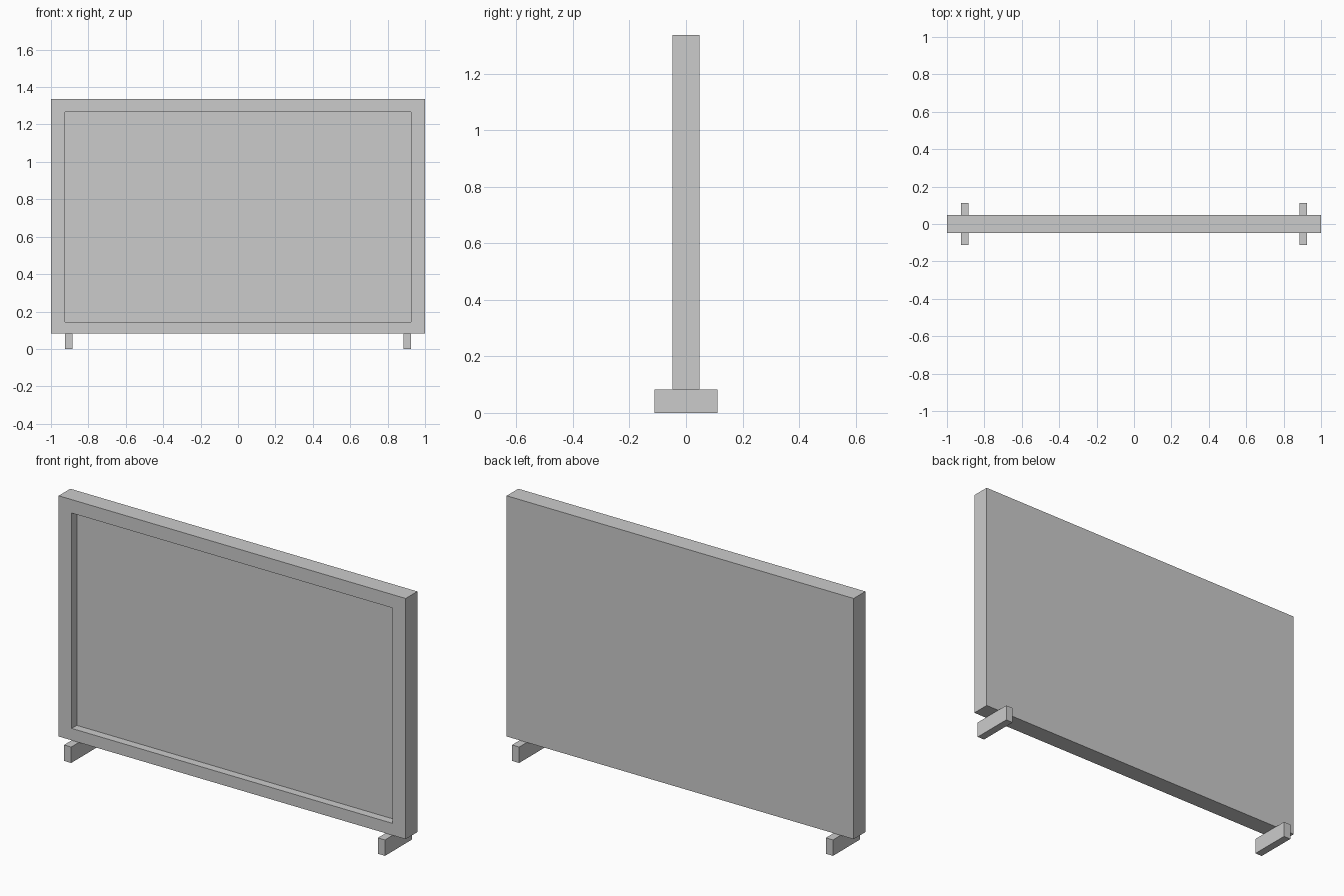
import bpy, bmesh

if "Cube" in bpy.data.objects:
    bpy.data.objects.remove(bpy.data.objects["Cube"])

FOOT_H, TOP = 0.083, 1.337
HALF_T = 0.048        # half panel thickness
RECESS = 0.042        # depth of the screen recess


def box(name, x, y, z, edit=None):
    """Box from (min, max) ranges, with an optional bmesh edit."""
    bm = bmesh.new()
    bmesh.ops.create_cube(bm, size=1)
    for v in bm.verts:
        v.co = [r[0] if c < 0 else r[1] for c, r in zip(v.co, (x, y, z))]
    bm.normal_update()
    if edit:
        edit(bm)
    mesh = bpy.data.meshes.new(name)
    bm.to_mesh(mesh)
    bm.free()
    obj = bpy.data.objects.new(name, mesh)
    bpy.context.collection.objects.link(obj)
    return obj


def recess_front(bm):
    """Inset the front face to a border, then push the screen inwards."""
    screen = min(bm.faces, key=lambda f: f.calc_center_median().y)
    mid_z = screen.calc_center_median().z
    bmesh.ops.inset_individual(bm, faces=[screen], thickness=0.07)
    for v in screen.verts:
        v.co.x = 0.925 if v.co.x > 0 else -0.925
        v.co.z = 1.267 if v.co.z > mid_z else 0.145
    bmesh.ops.inset_individual(bm, faces=[screen], thickness=0)
    for v in screen.verts:
        v.co.y += RECESS


# Framed screen panel
box("screen_panel", (-1, 1), (-HALF_T, HALF_T), (FOOT_H, TOP), recess_front)

# Two feet, mirrored across x
foot = box("feet", (0.884, 0.925), (-0.111, 0.111), (0, FOOT_H))
foot.modifiers.new("Mirror", 'MIRROR').use_axis[0] = True
